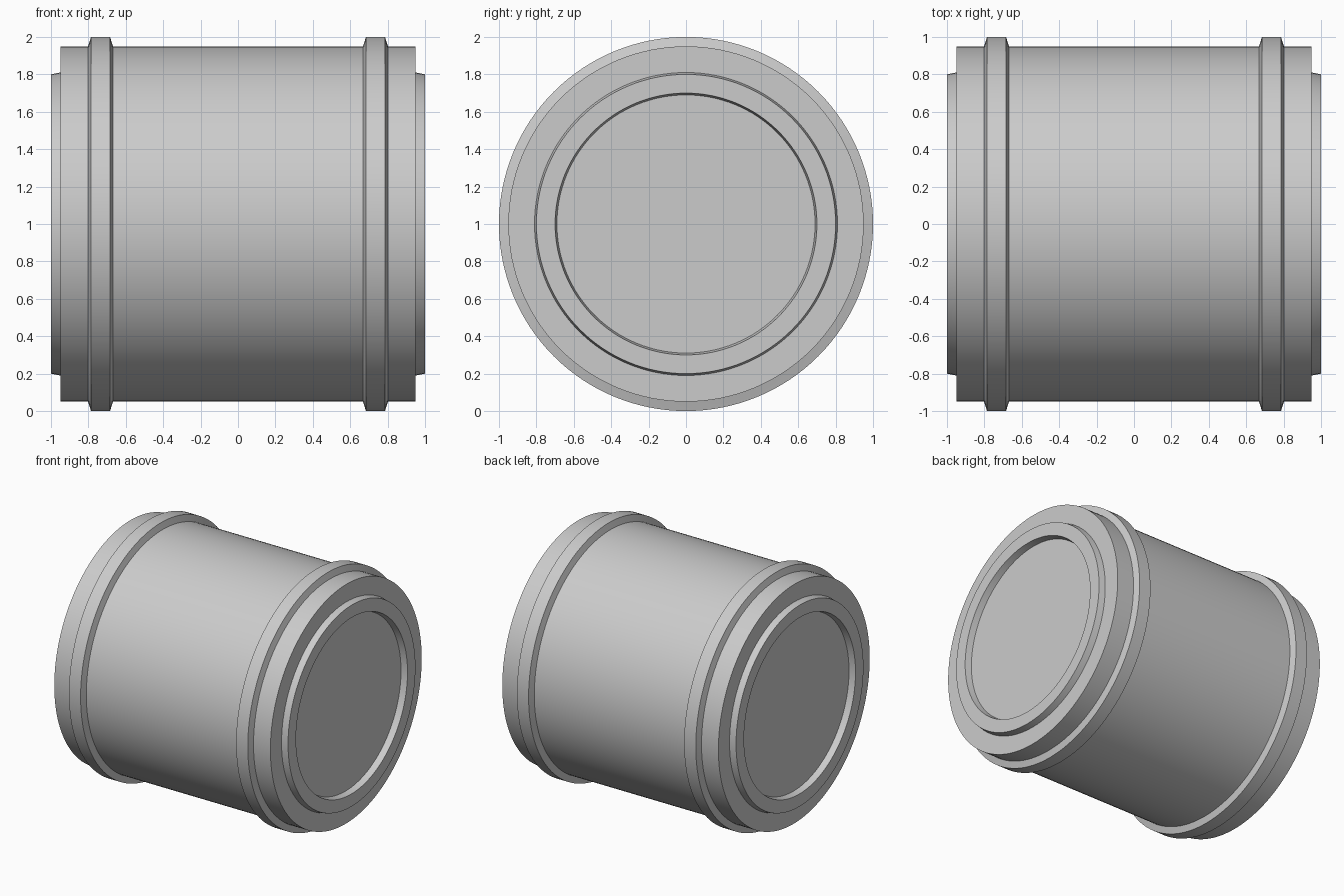
import bpy, bmesh, math

if "Cube" in bpy.data.objects:
    bpy.data.objects.remove(bpy.data.objects["Cube"])

SEGMENTS = 128


def lathe(name, profile, closed=False):
    """Revolve (x, radius) points around the barrel's x axis, centred at z = 1."""
    bm = bmesh.new()
    rings = []
    for x, r in profile:
        if r == 0:
            rings.append([bm.verts.new((x, 0, 1))] * SEGMENTS)
        else:
            angles = [2 * math.pi * i / SEGMENTS for i in range(SEGMENTS)]
            rings.append([bm.verts.new((x, r * math.cos(a), 1 + r * math.sin(a)))
                          for a in angles])
    pairs = list(zip(rings, rings[1:]))
    if closed:
        pairs.append((rings[-1], rings[0]))
    for a, b in pairs:
        for i in range(SEGMENTS):
            j = (i + 1) % SEGMENTS
            bm.faces.new(dict.fromkeys((a[i], a[j], b[j], b[i])))
    bmesh.ops.recalc_face_normals(bm, faces=bm.faces)
    mesh = bpy.data.meshes.new(name)
    bm.to_mesh(mesh)
    bm.free()
    obj = bpy.data.objects.new(name, mesh)
    bpy.context.collection.objects.link(obj)
    bpy.ops.object.select_all(action='DESELECT')
    obj.select_set(True)
    bpy.context.view_layer.objects.active = obj
    bpy.ops.object.shade_smooth_by_angle(angle=math.radians(10))
    return obj


# Main drum with flat ends
lathe("drum_body", [(-0.95, 0), (-0.95, 0.95), (0.95, 0.95), (0.95, 0)])

for side, s in (("left", -1), ("right", 1)):
    # Raised hoop with sloped sides, sunk slightly into the drum
    lathe(f"{side}_hoop", [(s * x, r) for x, r in (
        (0.665, 0.94), (0.67, 0.955), (0.684, 1.0),
        (0.786, 1.0), (0.80, 0.955), (0.805, 0.94))], closed=True)
    # Tapered rim around the recessed end face
    lathe(f"{side}_end_rim", [(s * x, r) for x, r in (
        (0.94, 0.81), (0.95, 0.81), (1.0, 0.80),
        (1.0, 0.70), (0.95, 0.69), (0.94, 0.69))], closed=True)
